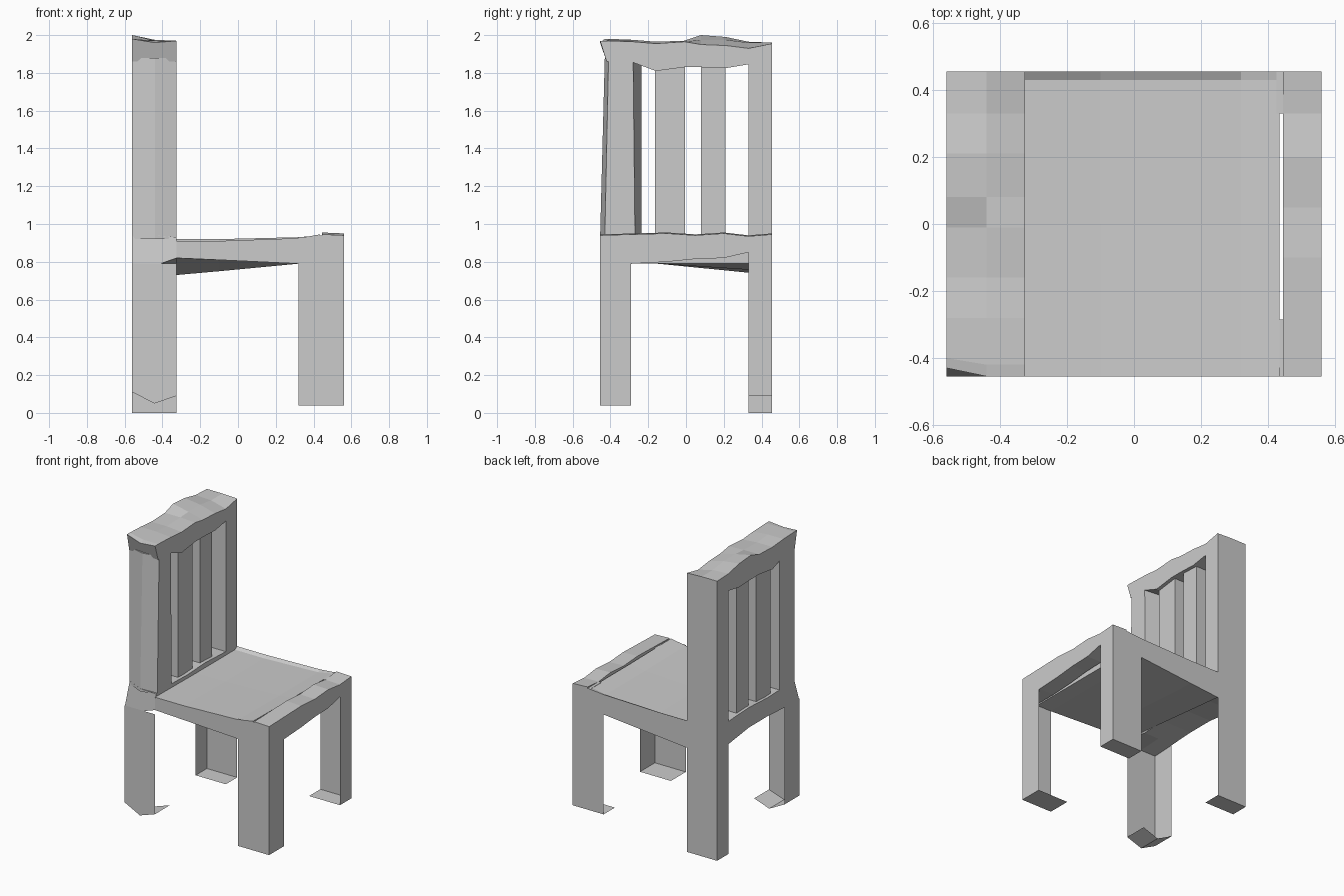
import bpy, bmesh

if "Cube" in bpy.data.objects:
    bpy.data.objects.remove(bpy.data.objects["Cube"])


def mesh(name, verts, faces):
    bm = bmesh.new()
    vs = [bm.verts.new(v) for v in verts]
    for f in faces:
        bm.faces.new([vs[i] for i in f])
    bmesh.ops.recalc_face_normals(bm, faces=bm.faces)
    me = bpy.data.meshes.new(name)
    bm.to_mesh(me)
    bm.free()
    ob = bpy.data.objects.new(name, me)
    bpy.context.collection.objects.link(ob)
    return ob


def loft(name, rings):
    """Closed solid through rings of equal length."""
    n, m = len(rings[0]), len(rings)
    faces = [(r * n + i, r * n + (i + 1) % n, (r + 1) * n + (i + 1) % n, (r + 1) * n + i)
             for r in range(m - 1) for i in range(n)]
    faces += [tuple(range(n)), tuple(range((m - 1) * n, m * n))]
    return mesh(name, [v for r in rings for v in r], faces)


def upright(name, outline, z0, z1):
    return loft(name, [[(x, y, z) for x, y in outline] for z in (z0, z1)])


def rect(x0, x1, y0, y1):
    return [(x0, y0), (x1, y0), (x1, y1), (x0, y1)]


def leg(name, xo, xi, yo, yi, feet, top):
    """Outer two walls and a foot; the inner sides are open. feet = heights outer, middle, inner."""
    xm = (xo + xi) / 2
    v = [(x, y, z) for y in (yo, yi) for x, z in zip((xo, xm, xi), feet)]
    v += [(xi, yo, top), (xm, yo, top), (xo, yo, top), (xo, yi, top)]
    return mesh(name, v, [(0, 1, 7, 8), (1, 2, 6, 7), (0, 8, 9, 3), (0, 3, 4, 1), (1, 4, 5, 2)])


XB, XM, XF = -0.56, -0.44, -0.325   # back frame depth
Y = 0.455

# Legs
leg("front_leg_left", 0.56, 0.32, -Y, -0.29, (0.04, 0.04, 0.04), 0.93)
leg("front_leg_right", 0.56, 0.32, Y, 0.33, (0.09, 0.09, 0.09), 0.93)
leg("back_leg_left", XB, XF, -Y, -0.29, (0.11, 0.05, 0.09), 0.79)
leg("back_leg_right", XB, XF, Y, 0.33, (0.0, 0.0, 0.0), 0.93)

# Back posts: the left one is bevelled and leans in slightly
low = [(XB, -0.40), (XM, -0.455), (XF, -0.43), (XF, -0.27), (-0.5, -0.235), (XB, -0.235)]
high = [(XB, -0.40), (XM, -0.43), (XF, -0.41), (XF, -0.28), (-0.5, -0.235), (XB, -0.235)]
loft("back_post_left", [[(x, y, 0.92) for x, y in low], [(x, y, 1.88) for x, y in high]])
upright("back_post_right", rect(XB, XF, 0.33, Y), 0.85, 1.86)

# Slats
for i, (y0, y1) in enumerate([(-0.165, -0.005), (0.08, 0.21)]):
    upright(f"back_slat_{i + 1}", rect(-0.54, -0.35, y0, y1), 0.91, 1.86)

# Wavy top rail: y, underside, top at back / middle / front
top = [(-0.42, 1.86, 1.98, 1.97, 1.97),
       (-0.28, 1.855, 1.975, 1.975, 1.965), (-0.16, 1.81, 1.965, 1.965, 1.955),
       (-0.01, 1.83, 1.97, 1.97, 1.965), (0.08, 1.83, 2.0, 1.975, 1.95),
       (0.21, 1.825, 1.99, 1.975, 1.945), (0.33, 1.845, 1.965, 1.96, 1.93),
       (Y, 1.81, 1.96, 1.96, 1.955)]
end = [(XB, -0.405, 1.86), (XF, -0.42, 1.86), (XF, -0.455, 1.97), (XM, -0.455, 1.96), (XB, -0.43, 1.98)]
loft("top_rail", [end] + [[(XB, y + 0.03 * (y < -0.4), b), (XF, y + 0.02 * (y < -0.4), b),
                           (XF, y, tf), (XM, y, tm), (XB, y + 0.02 * (y < -0.4), tb)]
                          for y, b, tb, tm, tf in top])

# Back seat rail, narrowing into the left post
low_rail = [(-0.28, 0.79, 0.935), (-0.1, 0.80, 0.93),
            (0.1, 0.80, 0.94), (0.33, 0.77, 0.93), (Y, 0.74, 0.93)]
rings = [[(XB, y, b), (XM, y, b), (XF, y, b), (XF, y, t), (XM, y, t), (XB, y, t)] for y, b, t in low_rail]
end = [(XB, -Y, 0.78), (XM, -Y, 0.78), (XF, -Y, 0.82), (XF, -0.445, 0.93), (XM, -Y, 0.94), (XB, -0.40, 0.94)]
loft("back_seat_rail", [end] + rings)

# Front seat rail with an arched underside
front = [(-Y, 0.79, 0.94), (-0.28, 0.79, 0.945), (-0.1, 0.80, 0.95), (0.05, 0.815, 0.94),
         (0.2, 0.82, 0.95), (0.33, 0.85, 0.935), (Y, 0.83, 0.945)]
loft("front_seat_rail", [[(0.445, y, b), (0.56, y, b), (0.56, y, t), (0.445, y, t + 0.005)]
                         for y, b, t in front])

# Seat panel, dished at the back, its underside dropping towards the back right
seat = [(XF, 0.82, 0.73, 0.905, 0.92), (-0.1, 0.81, 0.75, 0.905, 0.92),
        (0.32, 0.79, 0.79, 0.92, 0.93), (0.435, 0.79, 0.79, 0.94, 0.94)]
loft("seat", [[(x, -Y, bl), (x, Y, br), (x, Y, t), (x, 0.43, d), (x, 0, d), (x, -Y, d + 0.005)]
              for x, bl, br, d, t in seat])

# Caps joining the seat to the front legs either side of the slot
for side, y0, y1 in (("left", -Y, -0.285), ("right", 0.33, Y)):
    upright("leg_cap_" + side, rect(0.425, 0.45, y0, y1), 0.80, 0.94)
